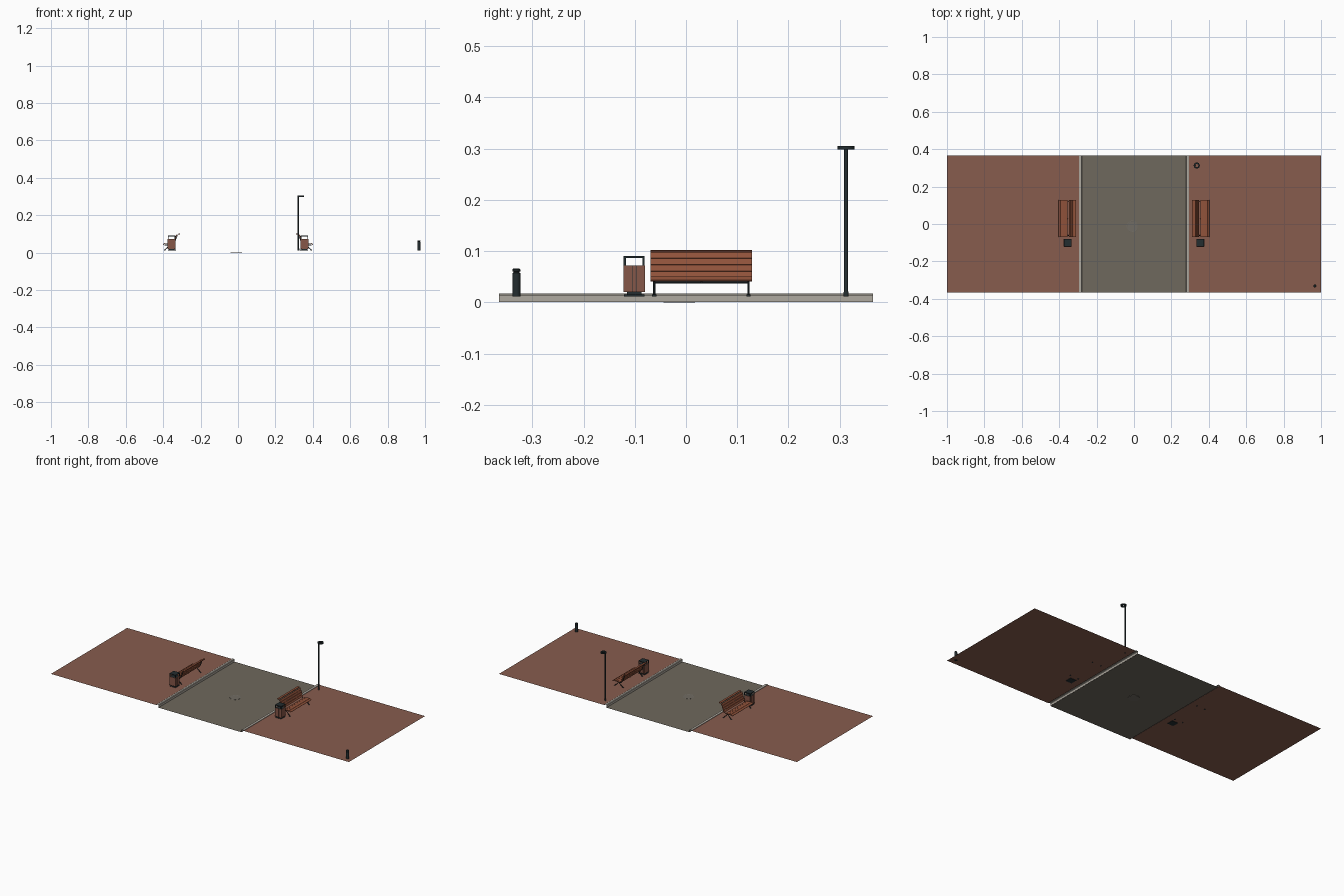
import bpy, bmesh, math
from mathutils import Matrix, Vector

if "Cube" in bpy.data.objects:
    bpy.data.objects.remove(bpy.data.objects["Cube"])


def mat(name, r, g, b):
    m = bpy.data.materials.new(name)
    m.diffuse_color = (r, g, b, 1)
    m.use_nodes = True
    m.node_tree.nodes["Principled BSDF"].inputs["Base Color"].default_value = m.diffuse_color
    return m


PAVING = mat("paving_red", 0.245, 0.108, 0.076)
ROAD = mat("road_grey", 0.156, 0.138, 0.109)
KERB = mat("kerb_stone", 0.43, 0.40, 0.35)
WOOD = mat("bench_wood", 0.28, 0.085, 0.043)
BINWOOD = mat("bin_wood", 0.24, 0.095, 0.065)
METAL = mat("dark_metal", 0.017, 0.026, 0.029)
COVER = mat("cover_grey", 0.165, 0.15, 0.125)

HY = 0.365      # half depth of the street
PAVE_Z = 0.0135
ROAD_Z = 0.0015


def finish(name, bm, material, mirror=False, smooth=False):
    me = bpy.data.meshes.new(name)
    bm.to_mesh(me)
    bm.free()
    ob = bpy.data.objects.new(name, me)
    bpy.context.collection.objects.link(ob)
    me.materials.append(material)
    if mirror:
        ob.modifiers.new("mirror", 'MIRROR').use_mirror_merge = False
    if smooth:
        bpy.ops.object.select_all(action='DESELECT')
        ob.select_set(True)
        bpy.context.view_layer.objects.active = ob
        bpy.ops.object.shade_smooth_by_angle(angle=math.radians(40))
    return ob


def box(bm, c, s, tilt=0.0):
    m = Matrix.Translation(c) @ Matrix.Rotation(tilt, 4, 'Y') @ Matrix.Diagonal((*s, 1))
    bmesh.ops.create_cube(bm, size=1, matrix=m)


def rod(bm, a, b, r, n=8):
    a, b = Vector(a), Vector(b)
    d = b - a
    m = Matrix.Translation((a + b) / 2) @ d.to_track_quat('Z', 'Y').to_matrix().to_4x4()
    bmesh.ops.create_cone(bm, cap_ends=True, segments=n, radius1=r, radius2=r,
                          depth=d.length, matrix=m)


def strip(bm, pts):
    """Open x/z profile swept along the street."""
    rows = [[bm.verts.new((x, y, z)) for x, z in pts] for y in (-HY, HY)]
    for i in range(len(pts) - 1):
        bm.faces.new((rows[0][i + 1], rows[0][i], rows[1][i], rows[1][i + 1]))


def lathe(bm, pts, x, y, n=24, closed=False):
    """Revolve (radius, z) points about a vertical axis at x, y."""
    rings = []
    for r, z in pts:
        rings.append([bm.verts.new((x + r * math.cos(t), y + r * math.sin(t), z))
                      for t in (2 * math.pi * k / n for k in range(n))])
    pairs = list(zip(rings, rings[1:] + rings[:1])) if closed else list(zip(rings, rings[1:]))
    for a, b in pairs:
        for k in range(n):
            j = (k + 1) % n
            bm.faces.new((a[k], a[j], b[j], b[k]))
    if not closed:
        bm.faces.new(rings[0][::-1])
        bm.faces.new(rings[-1])
    bmesh.ops.recalc_face_normals(bm, faces=bm.faces)


# street surfaces: single sheets, kerb is an open profile
bm = bmesh.new()
strip(bm, [(0.279, ROAD_Z), (-0.279, ROAD_Z)])
finish("road", bm, ROAD)
bm = bmesh.new()
strip(bm, [(1.0, PAVE_Z), (0.292, PAVE_Z)])
finish("pavement", bm, PAVING, mirror=True)
bm = bmesh.new()
strip(bm, [(0.294, PAVE_Z), (0.294, 0.0165), (0.292, 0.0176), (0.281, 0.0176),
           (0.278, 0.0145), (0.278, 0.0005)])
finish("kerb", bm, KERB, mirror=True)

# manhole cover
bm = bmesh.new()
lathe(bm, [(0.031, 0.0), (0.031, 0.0022), (0.029, 0.0026), (0.027, 0.0022)], -0.009, -0.013, 32)
finish("manhole_cover", bm, COVER)

# bench slats: (x, z, tilt in degrees) for seat then back
Y0, Y1 = -0.069, 0.129
YC, YL = (Y0 + Y1) / 2, Y1 - Y0
SLATS = [(0.3975, 0.0455, 35), (0.386, 0.0475, 0), (0.3735, 0.0465, -5), (0.361, 0.0450, -8),
         (0.3430, 0.0540, 68), (0.3385, 0.0665, 70), (0.3340, 0.0790, 70), (0.3290, 0.0910, 64),
         (0.3165, 0.0990, 8)]
bm = bmesh.new()
for x, z, t in SLATS:
    box(bm, (x, YC, z), (0.0118, YL, 0.004), math.radians(t))
finish("bench_slats", bm, WOOD, mirror=True)

# bench frames: splayed legs, seat bearer, back support, rail
bm = bmesh.new()
for y in (-0.062, 0.122):
    for foot in (0.392, 0.336):
        rod(bm, (0.366, y, 0.041), (foot, y, 0.013), 0.002)
        rod(bm, (foot, y, 0.0115), (foot, y, 0.0155), 0.004, 12)
    rod(bm, (0.352, y, 0.041), (0.394, y, 0.0425), 0.002)
    rod(bm, (0.352, y, 0.041), (0.3395, y, 0.053), 0.002)
    rod(bm, (0.3395, y, 0.053), (0.3245, y, 0.094), 0.002)
rod(bm, (0.366, -0.062, 0.039), (0.366, 0.122, 0.039), 0.0022)
rod(bm, (0.352, 0.03, 0.040), (0.394, 0.03, 0.040), 0.0022)
finish("bench_frame", bm, METAL, mirror=True)

# litter bin
BX, BY = 0.355, -0.101
bm = bmesh.new()
box(bm, (BX, BY, 0.0135), (0.040, 0.040, 0.004))
box(bm, (BX, BY, 0.018), (0.028, 0.028, 0.006))
box(bm, (BX, BY, 0.0465), (0.037, 0.037, 0.051))
box(bm, (BX, BY, 0.0885), (0.041, 0.041, 0.004))
for sx in (-1, 1):
    for sy in (-1, 1):
        box(bm, (BX + sx * 0.0185, BY + sy * 0.0185, 0.080), (0.004, 0.004, 0.017))
finish("bin_frame", bm, METAL, mirror=True)
bm = bmesh.new()
for k in range(5):
    o = (k - 2) * 0.0080
    for s in (-1, 1):
        box(bm, (BX + o, BY + s * 0.0195, 0.0465), (0.0076, 0.0025, 0.052))
        box(bm, (BX + s * 0.0195, BY + o, 0.0465), (0.0025, 0.0076, 0.052))
finish("bin_slats", bm, BINWOOD, mirror=True)

# street lamp: slim pole carrying a flat ring head
bm = bmesh.new()
lathe(bm, [(0.005, 0.0115), (0.005, 0.020), (0.004, 0.022), (0.004, 0.300)], 0.323, 0.3125, 16)
finish("lamp_pole", bm, METAL, smooth=True)
bm = bmesh.new()
lathe(bm, [(0.0165, 0.298), (0.0165, 0.305), (0.0085, 0.305), (0.0085, 0.298)],
      0.3355, 0.3125, 32, closed=True)
finish("lamp_ring", bm, METAL, smooth=True)

# bollard with a necked cap
bm = bmesh.new()
lathe(bm, [(0.008, 0.0115), (0.008, 0.057), (0.006, 0.058), (0.006, 0.060),
           (0.008, 0.061), (0.008, 0.064), (0.006, 0.066)], 0.967, -0.331, 20)
finish("bollard", bm, METAL, smooth=True)
